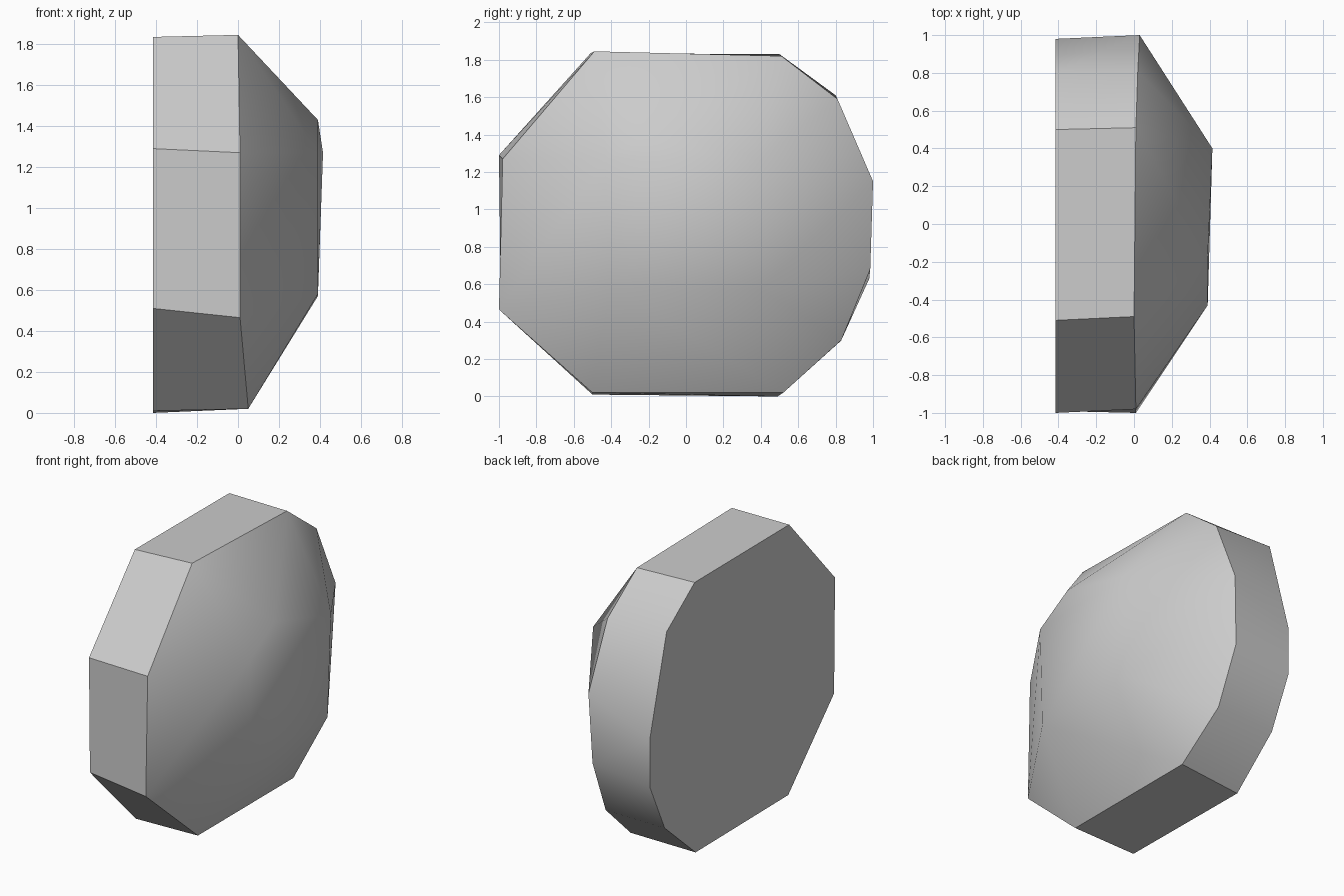
import bpy, bmesh, math

cube = bpy.data.objects.get("Cube")
if cube:
    bpy.data.objects.remove(cube, do_unlink=True)

# Stone colour
stone = bpy.data.materials.new("stone_grey")
stone.use_nodes = True
grey = (0.6, 0.6, 0.6, 1)
stone.diffuse_color = grey
stone.node_tree.nodes["Principled BSDF"].inputs["Base Color"].default_value = grey

# Flat back outline (y, z), clockwise from the front top corner
back_outline = [(-.51, 1.835), (.5, 1.83), (.8, 1.61), (.98, .95), (.98, .63),
                (.82, .29), (.49, 0), (-.5, .01), (-.99, .51), (-1, 1.29)]
# Rim where the side wall meets the chamfer (x, y, z)
rim_outline = [(0, -.49, 1.845), (.01, .51, 1.82), (.02, .81, 1.59), (.03, 1, 1.15), (.01, .985, .68),
               (.02, .83, .3), (.05, .52, .02), (.05, -.5, .02), (.01, -1, .465), (.01, -.98, 1.27)]
# Raised facet
facet_outline = [(.39, -.43, 1.27), (.39, -.17, 1.43), (.415, .4, 1.27),
                 (.39, .4, .57), (.39, -.41, .58)]

bm = bmesh.new()
back = [bm.verts.new((-.415, y, z)) for y, z in back_outline]
rim = [bm.verts.new(p) for p in rim_outline]
a, b, c, d, e = [bm.verts.new(p) for p in facet_outline]

# Back and side wall
bm.faces.new(back)
for i in range(len(rim)):
    j = (i + 1) % len(rim)
    bm.faces.new((back[i], back[j], rim[j], rim[i]))

# Raised facet and the irregular chamfer around it
r = rim
for face in [(a, b, c), (a, c, e), (e, c, d),
             (r[0], r[1], b), (r[1], c, b), (r[1], r[2], c), (r[2], r[3], c),
             (r[3], d, c), (r[3], r[4], d), (r[4], r[5], d), (r[5], r[6], d),
             (r[6], r[7], e, d), (r[7], r[8], e), (r[8], r[9], a, e),
             (r[9], r[0], a), (r[0], b, a)]:
    bm.faces.new(face)
bmesh.ops.recalc_face_normals(bm, faces=bm.faces)

mesh = bpy.data.meshes.new("faceted_stone")
bm.to_mesh(mesh)
bm.free()
mesh.materials.append(stone)
rock = bpy.data.objects.new("faceted_stone", mesh)
bpy.context.collection.objects.link(rock)

# Soft shading on gentle bends, crisp edges elsewhere
bpy.ops.object.select_all(action='DESELECT')
rock.select_set(True)
bpy.context.view_layer.objects.active = rock
bpy.ops.object.shade_smooth_by_angle(angle=math.radians(36))
